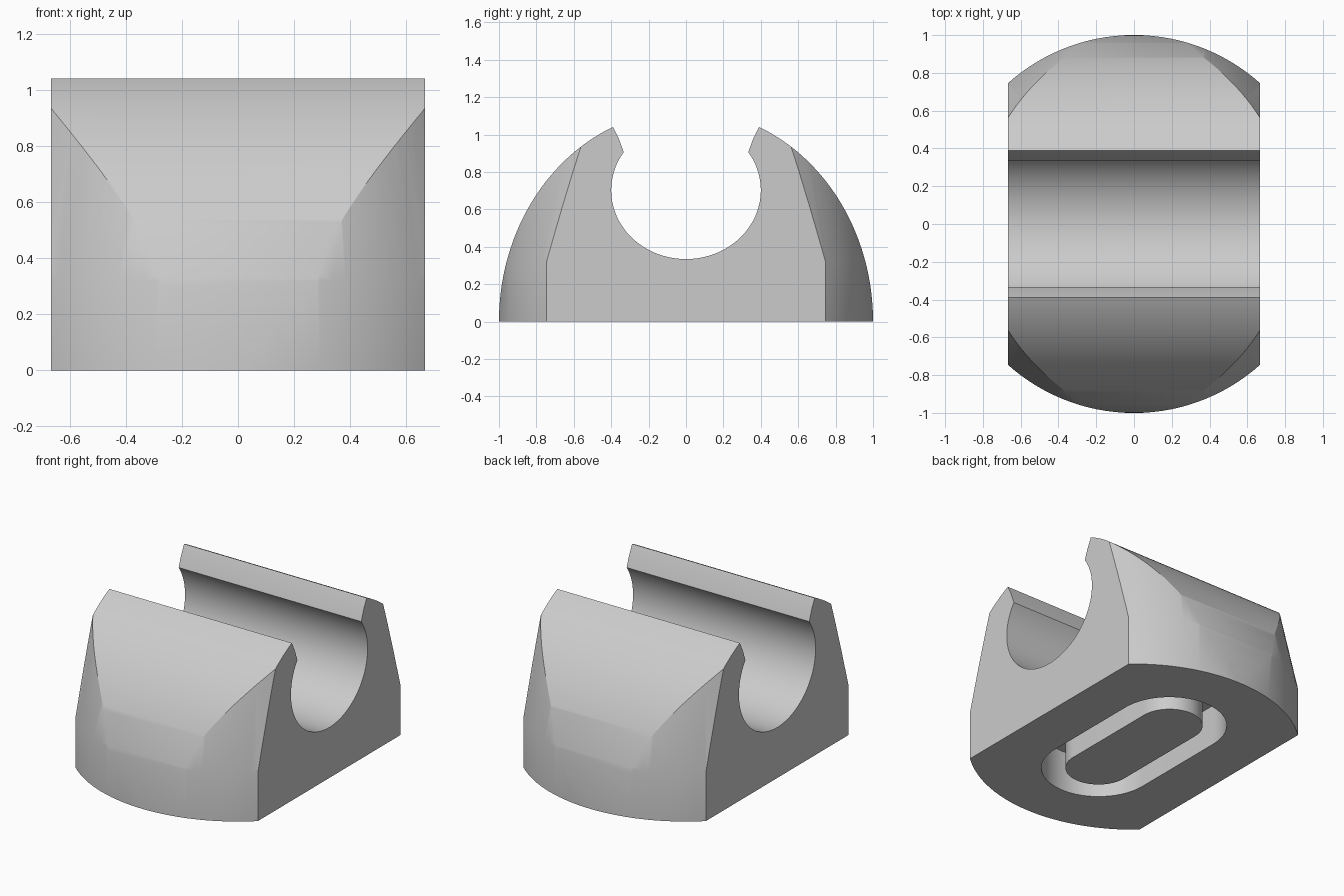
import bpy, bmesh, math
from math import sin, cos, pi, sqrt
from mathutils import Matrix

cube = bpy.data.objects.get("Cube")
if cube:
    bpy.data.objects.remove(cube, do_unlink=True)

grey = bpy.data.materials.new("plain_grey")
grey.use_nodes = True
colour = (0.6, 0.6, 0.6, 1)
grey.diffuse_color = colour
grey.node_tree.nodes["Principled BSDF"].inputs["Base Color"].default_value = colour


def add_object(name, bm):
    bmesh.ops.recalc_face_normals(bm, faces=bm.faces)
    mesh = bpy.data.meshes.new(name)
    bm.to_mesh(mesh)
    bm.free()
    mesh.materials.append(grey)
    obj = bpy.data.objects.new(name, mesh)
    bpy.context.collection.objects.link(obj)
    return obj


def prism(name, outline, direction):
    """Closed outline of 3D points pushed along a direction."""
    bm = bmesh.new()
    face = bm.faces.new([bm.verts.new(p) for p in outline])
    ext = bmesh.ops.extrude_face_region(bm, geom=[face])
    moved = [v for v in ext["geom"] if isinstance(v, bmesh.types.BMVert)]
    bmesh.ops.translate(bm, verts=moved, vec=direction)
    return add_object(name, bm)


def turned(name, profile, steps=128):
    """Solid of revolution from (radius, z) rings."""
    bm = bmesh.new()
    rings = [[bm.verts.new((r * cos(2 * pi * i / steps), r * sin(2 * pi * i / steps), z))
              for i in range(steps)] for r, z in profile]
    for a, b in zip(rings, rings[1:]):
        for i in range(steps):
            j = (i + 1) % steps
            bm.faces.new((a[i], a[j], b[j], b[i]))
    bm.faces.new(rings[0])
    bm.faces.new(rings[-1])
    return add_object(name, bm)


def stadium(radius, half, z, steps=32):
    pts = []
    for start, y in ((0, half), (pi, -half)):
        pts += [(radius * cos(start + pi * i / steps), y + radius * sin(start + pi * i / steps), z)
                for i in range(steps + 1)]
    return pts


def apply_boolean(obj, cutter, operation):
    mod = obj.modifiers.new(operation, "BOOLEAN")
    mod.operation = operation
    mod.solver = "EXACT"
    mod.object = cutter
    bpy.context.view_layer.objects.active = obj
    bpy.ops.object.modifier_apply(modifier=mod.name)
    bpy.data.objects.remove(cutter, do_unlink=True)


# Side profile: elliptical shoulder, flared lip, then the round channel
half_x = 0.667
tall = 1.13
lip_y, neck_y = 0.39, 0.333
hole_y, hole_z, hole_mid = 0.4, 0.368, 0.702
end = math.acos(lip_y)
shoulder = [(cos(end * i / 40), tall * sin(end * i / 40)) for i in range(41)]
lip = [(0.357, 0.972)]
neck = math.acos(neck_y / hole_y)
channel = [(hole_y * cos(t), hole_mid + hole_z * sin(t))
           for t in (neck - (neck + pi / 2) * i / 40 for i in range(41))]
right = shoulder + lip + channel
left = [(-y, z) for y, z in reversed(right[:-1])]
body = prism("clip_body", [(-half_x, y, z) for y, z in right + left], (2 * half_x, 0, 0))

# Rounded ends: upright cylinder that tapers above the foot
taper = turned("taper_cutter", [(1.0005, -0.1), (1.0005, 0.32), (0.817, 1.2)])
apply_boolean(body, taper, "INTERSECT")

# Recess in the underside with a flush core inside it
recess_top = 0.27
pocket = prism("recess_cutter", stadium(0.345, 0.333, -0.1), (0, 0, recess_top + 0.1))
apply_boolean(body, pocket, "DIFFERENCE")
core = prism("recess_core", stadium(0.2, 0.333, 0), (0, 0, recess_top + 0.01))

# Smooth curves, sharp edges
for obj in (body, core):
    bpy.ops.object.select_all(action="DESELECT")
    obj.select_set(True)
    bpy.context.view_layer.objects.active = obj
    bpy.ops.object.shade_smooth_by_angle(angle=math.radians(25))
